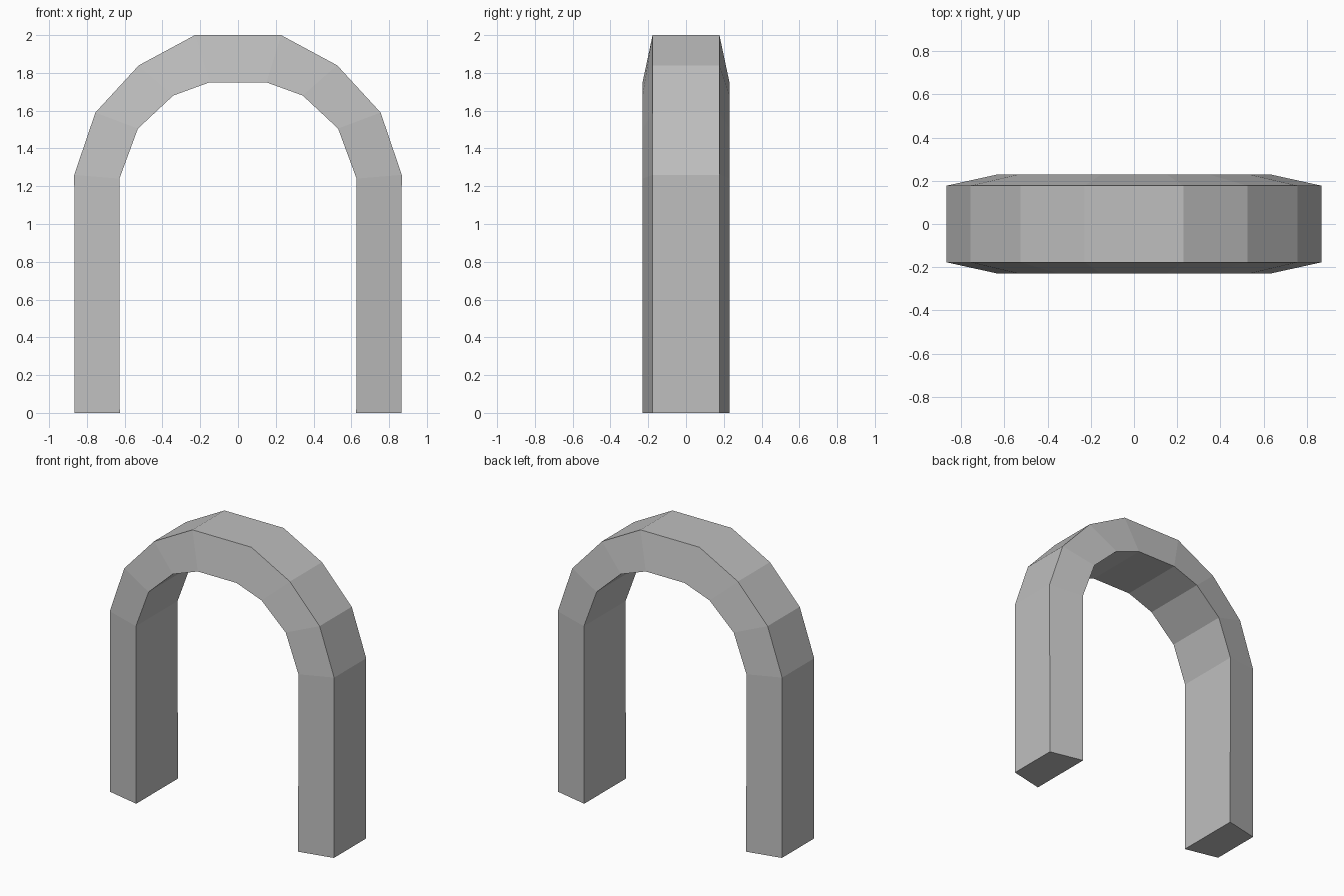
import bpy
import bmesh

cube = bpy.data.objects.get("Cube")
if cube:
    bpy.data.objects.remove(cube, do_unlink=True)

# Plain grey stone
stone = bpy.data.materials.new("grey_stone")
stone.use_nodes = True
grey = (0.52, 0.52, 0.52, 1)
stone.diffuse_color = grey
stone.node_tree.nodes["Principled BSDF"].inputs["Base Color"].default_value = grey

# Half profiles (x, z) from the foot to the crown
outer = [(0.865, 0), (0.867, 1.26), (0.755, 1.59), (0.525, 1.84), (0.228, 2.0)]
inner = [(0.626, 0), (0.628, 1.24), (0.53, 1.505), (0.343, 1.68), (0.15, 1.75)]
OUTER_DEPTH, INNER_DEPTH = 0.177, 0.23


def full_path(half):
    return half + [(-x, z) for x, z in reversed(half)]


# Arch: a tapered four-sided section, wider on the inside, swept over the path
bm = bmesh.new()
rings = []
for (ox, oz), (ix, iz) in zip(full_path(outer), full_path(inner)):
    section = [(ox, -OUTER_DEPTH, oz), (ox, OUTER_DEPTH, oz),
               (ix, INNER_DEPTH, iz), (ix, -INNER_DEPTH, iz)]
    rings.append([bm.verts.new(p) for p in section])
for a, b in zip(rings, rings[1:]):
    for i in range(4):
        j = (i + 1) % 4
        bm.faces.new((a[i], a[j], b[j], b[i]))

# Closed feet
bm.faces.new(rings[0])
bm.faces.new(rings[-1])
bmesh.ops.recalc_face_normals(bm, faces=bm.faces)

mesh = bpy.data.meshes.new("arch")
bm.to_mesh(mesh)
bm.free()
mesh.materials.append(stone)
arch = bpy.data.objects.new("arch", mesh)
bpy.context.collection.objects.link(arch)
